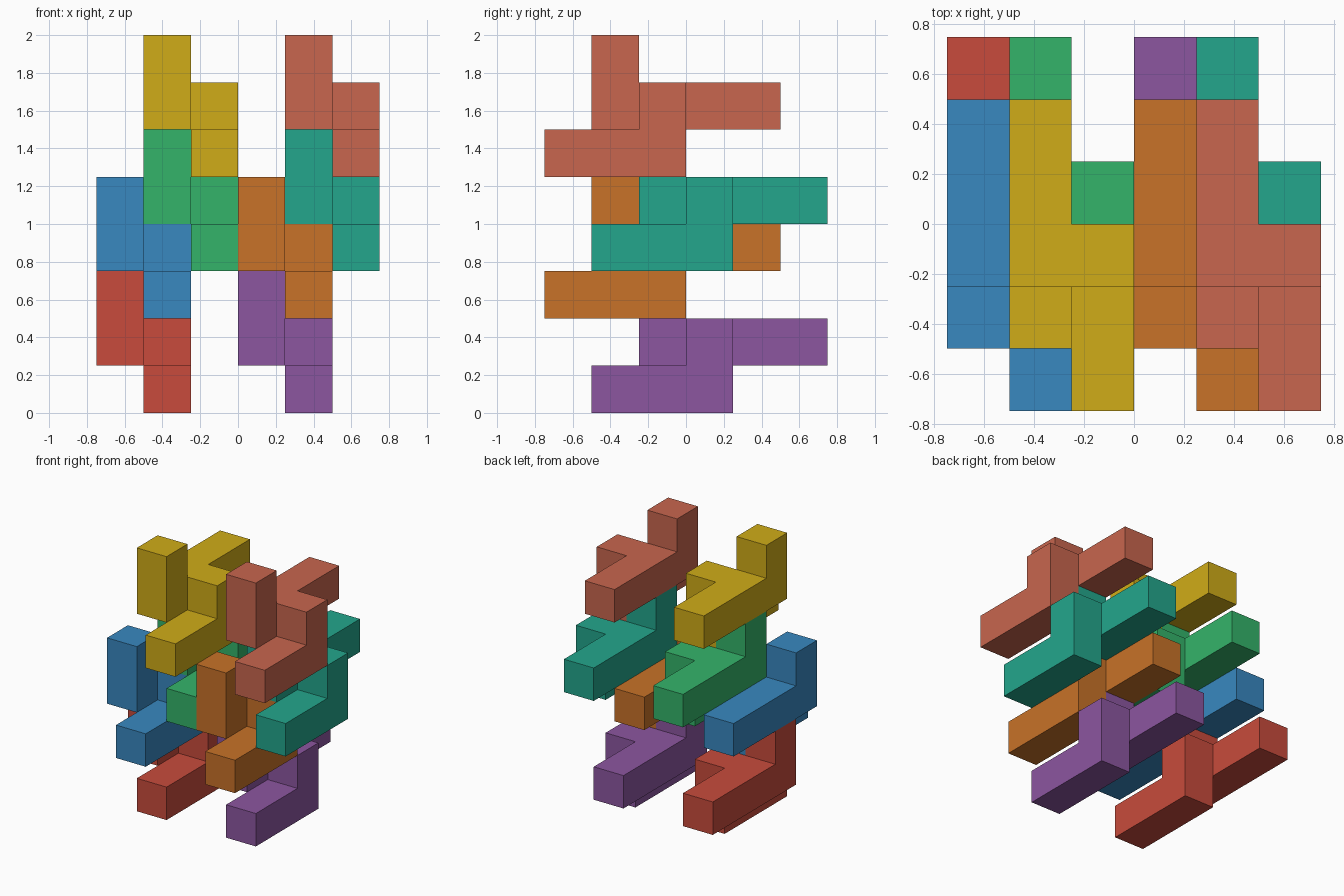
import bpy, bmesh
from mathutils import Vector

if "Cube" in bpy.data.objects:
    bpy.data.objects.remove(bpy.data.objects["Cube"])

U = 0.25                                  # edge of one cube cell
ORIGIN = Vector((-0.75, -0.75, 0.0))      # corner of the cell grid

# One interlocking piece, as cells relative to its lower front bar
CELLS = {(1, y, 0) for y in range(3)}     # lower front bar
CELLS |= {(1, 2, 1)}                      # riser / side link
CELLS |= {(0, y, 1) for y in range(1, 5)} # upper rear bar
CELLS |= {(0, 1, 2)}                      # upright stub


def linear(c):
    c /= 255
    return c / 12.92 if c <= 0.04045 else ((c + 0.055) / 1.055) ** 2.4


def make_piece(name, offset, rgb):
    bm = bmesh.new()
    for cell in CELLS:
        for axis in range(3):
            for side in (-1, 1):
                n = Vector((0, 0, 0))
                n[axis] = side
                if tuple(int(a + b) for a, b in zip(cell, n)) in CELLS:
                    continue              # inner face between two cells
                a, b = Vector((0, 0, 0)), Vector((0, 0, 0))
                a[(axis + 1) % 3] = 0.5
                b[(axis + 2) % 3] = 0.5 * side
                mid = Vector(cell) + Vector((0.5, 0.5, 0.5)) + n * 0.5
                bm.faces.new([bm.verts.new(mid + p)
                              for p in (-a - b, a - b, a + b, b - a)])
    bmesh.ops.remove_doubles(bm, verts=bm.verts, dist=1e-4)
    # merge coplanar cell faces into clean flat sides
    bmesh.ops.dissolve_limit(bm, angle_limit=0.01, verts=bm.verts, edges=bm.edges)
    for v in bm.verts:
        v.co = ORIGIN + (v.co + Vector(offset)) * U
    mesh = bpy.data.meshes.new(name)
    bm.to_mesh(mesh)
    bm.free()
    mat = bpy.data.materials.new(name + "_paint")
    mat.diffuse_color = (*[linear(c) for c in rgb], 1)
    mat.use_nodes = True
    mat.node_tree.nodes["Principled BSDF"].inputs["Base Color"].default_value = mat.diffuse_color
    mesh.materials.append(mat)
    bpy.context.collection.objects.link(bpy.data.objects.new(name, mesh))


# Two identical stacks of four pieces, three cells apart in x
LAYERS = [(0, 1, 0), (0, 0, 2), (1, 1, 3), (1, 0, 5)]
LEFT = [("red", (200, 75, 60)), ("blue", (56, 136, 192)),
        ("green", (52, 180, 106)), ("yellow", (208, 172, 24))]
RIGHT = [("purple", (140, 86, 160)), ("orange", (200, 114, 40)),
         ("teal", (35, 166, 140)), ("salmon", (200, 102, 78))]
for shift, stack in ((0, LEFT), (3, RIGHT)):
    for (x, y, z), (colour, rgb) in zip(LAYERS, stack):
        make_piece(colour + "_piece", (x + shift, y, z), rgb)
